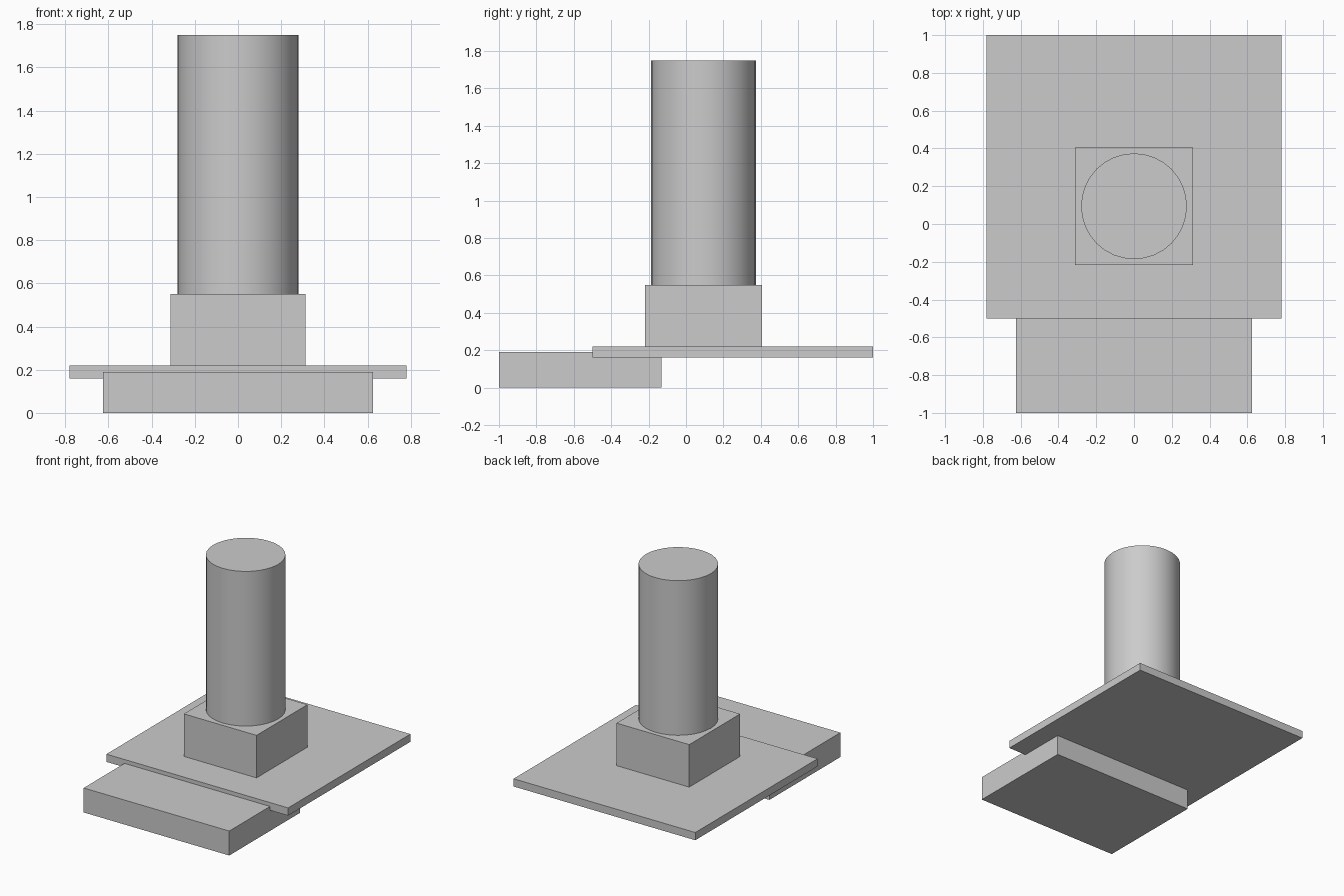
import bpy
import math

cube = bpy.data.objects.get("Cube")
if cube:
    bpy.data.objects.remove(cube, do_unlink=True)

grey = bpy.data.materials.new("light_grey")
grey.use_nodes = True
colour = (0.6, 0.6, 0.6, 1)
grey.diffuse_color = colour
grey.node_tree.nodes["Principled BSDF"].inputs["Base Color"].default_value = colour


def finish(name):
    obj = bpy.context.object
    obj.name = name
    obj.data.materials.append(grey)
    bpy.ops.object.transform_apply(location=False, rotation=False, scale=True)
    return obj


def box(name, low, high):
    centre = [(a + b) / 2 for a, b in zip(low, high)]
    bpy.ops.mesh.primitive_cube_add(size=1, location=centre)
    bpy.context.object.scale = [b - a for a, b in zip(low, high)]
    return finish(name)


# Thick step at the front, tucked under the wide plate
box("front_step", (-0.625, -1, 0), (0.625, -0.13, 0.19))
box("base_plate", (-0.78, -0.5, 0.16), (0.78, 1, 0.22))

# Square plinth carrying the round column
box("plinth", (-0.312, -0.218, 0.22), (0.312, 0.406, 0.55))
bpy.ops.mesh.primitive_cylinder_add(
    vertices=32, radius=0.28, depth=1.2, location=(0, 0.094, 1.15))
finish("column")
bpy.ops.object.shade_smooth_by_angle(angle=math.radians(30))
